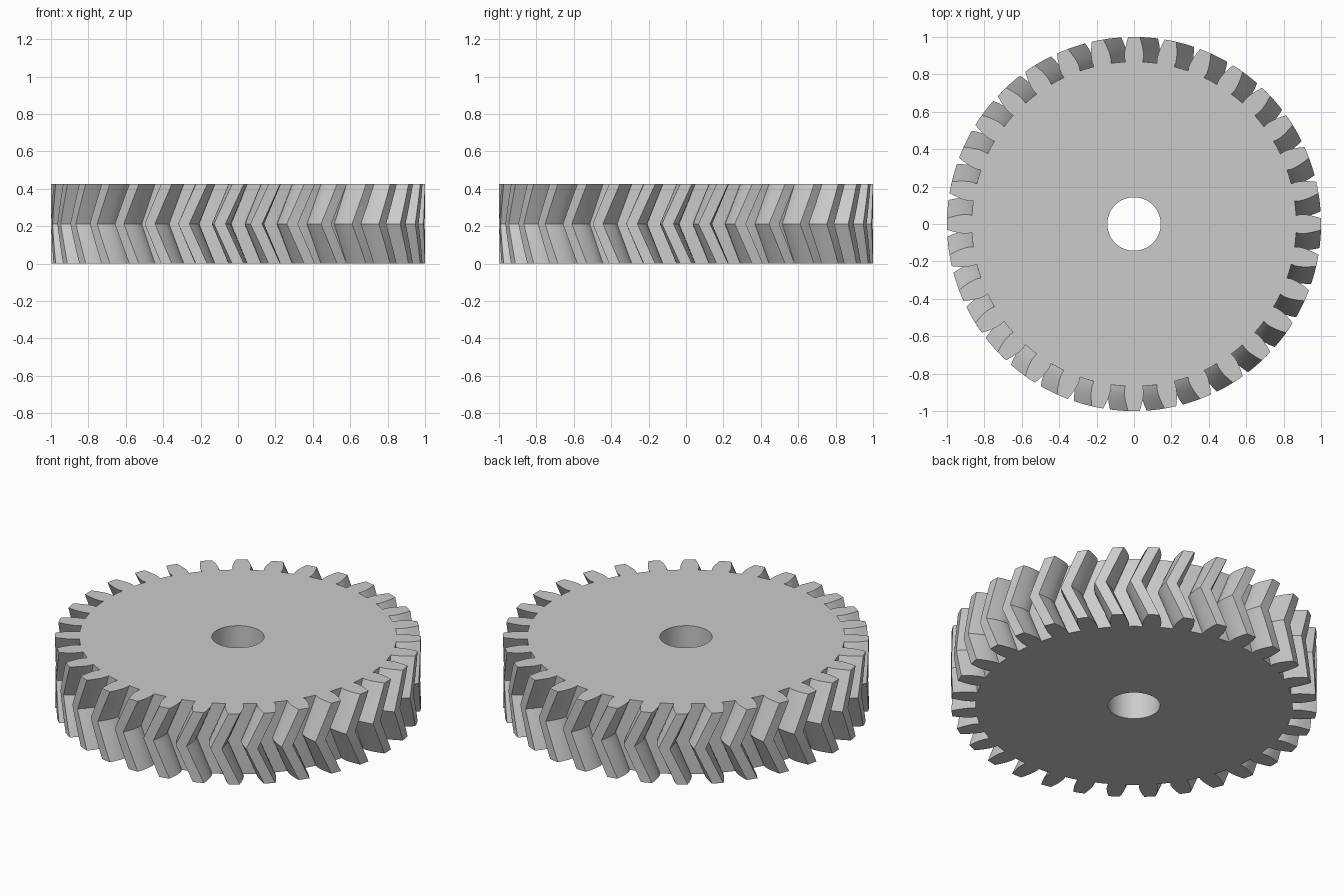
import bpy, bmesh, math

if "Cube" in bpy.data.objects:
    bpy.data.objects.remove(bpy.data.objects["Cube"])

TEETH = 32
PITCH = 2 * math.pi / TEETH
HEIGHT = 0.425
BORE = 0.143
TWIST = -PITCH / 2      # middle of the chevron is turned clockwise
STEPS = 4               # helix slices per half

# Tooth flank: radius and angular tooth width
flank = [(0.868, 0.106), (0.89, 0.115), (0.92, 0.109), (0.943, 0.098), (0.97, 0.083), (1.0, 0.062)]

# One tooth sector, starting in the middle of the root gap
sector = [(0.868, -PITCH / 2)]
sector += [(r, -w / 2) for r, w in flank]
sector += [(1.0, 0.0)]
sector += [(r, w / 2) for r, w in reversed(flank)]
N = len(sector)

bm = bmesh.new()


def ring(points, z, turn):
    return [bm.verts.new((r * math.cos(a + turn), r * math.sin(a + turn), z)) for r, a in points]


def bridge(lower, upper):
    n = len(lower)
    for i in range(n):
        j = (i + 1) % n
        bm.faces.new((lower[i], lower[j], upper[j], upper[i]))


# Toothed outer wall: two opposite helices meeting at mid height
outline = [(r, a + t * PITCH) for t in range(TEETH) for r, a in sector]
rings = []
for k in range(2 * STEPS + 1):
    f = k / (2 * STEPS)
    rings.append(ring(outline, HEIGHT * f, TWIST * (1 - abs(2 * f - 1))))
for lower, upper in zip(rings, rings[1:]):
    bridge(lower, upper)

# Bore wall, two segments per tooth
circle = [(BORE, (i / 2 - 0.5) * PITCH) for i in range(2 * TEETH)]
bores = [ring(circle, z, 0) for z in (0, HEIGHT)]
bridge(bores[0], bores[1])

# Flat end faces: one tooth face and one disc wedge per sector
for outer, inner in ((rings[0], bores[0]), (rings[-1], bores[1])):
    for t in range(TEETH):
        s = t * N
        nxt = ((t + 1) % TEETH) * N
        left, right = outer[s + 1], outer[s + N - 1]
        bm.faces.new(outer[s + 1:s + N])
        i = 2 * t
        bm.faces.new((outer[s], left, right, outer[nxt],
                      inner[(i + 2) % (2 * TEETH)], inner[i + 1], inner[i]))

bmesh.ops.recalc_face_normals(bm, faces=bm.faces)
mesh = bpy.data.meshes.new("herringbone_gear")
bm.to_mesh(mesh)
bm.free()

gear = bpy.data.objects.new("herringbone_gear", mesh)
bpy.context.collection.objects.link(gear)

grey = bpy.data.materials.new("light_grey")
grey.diffuse_color = (0.6, 0.6, 0.6, 1)
grey.use_nodes = True
grey.node_tree.nodes["Principled BSDF"].inputs["Base Color"].default_value = grey.diffuse_color
mesh.materials.append(grey)

bpy.context.view_layer.objects.active = gear
gear.select_set(True)
bpy.ops.object.shade_smooth_by_angle(angle=math.radians(30))
